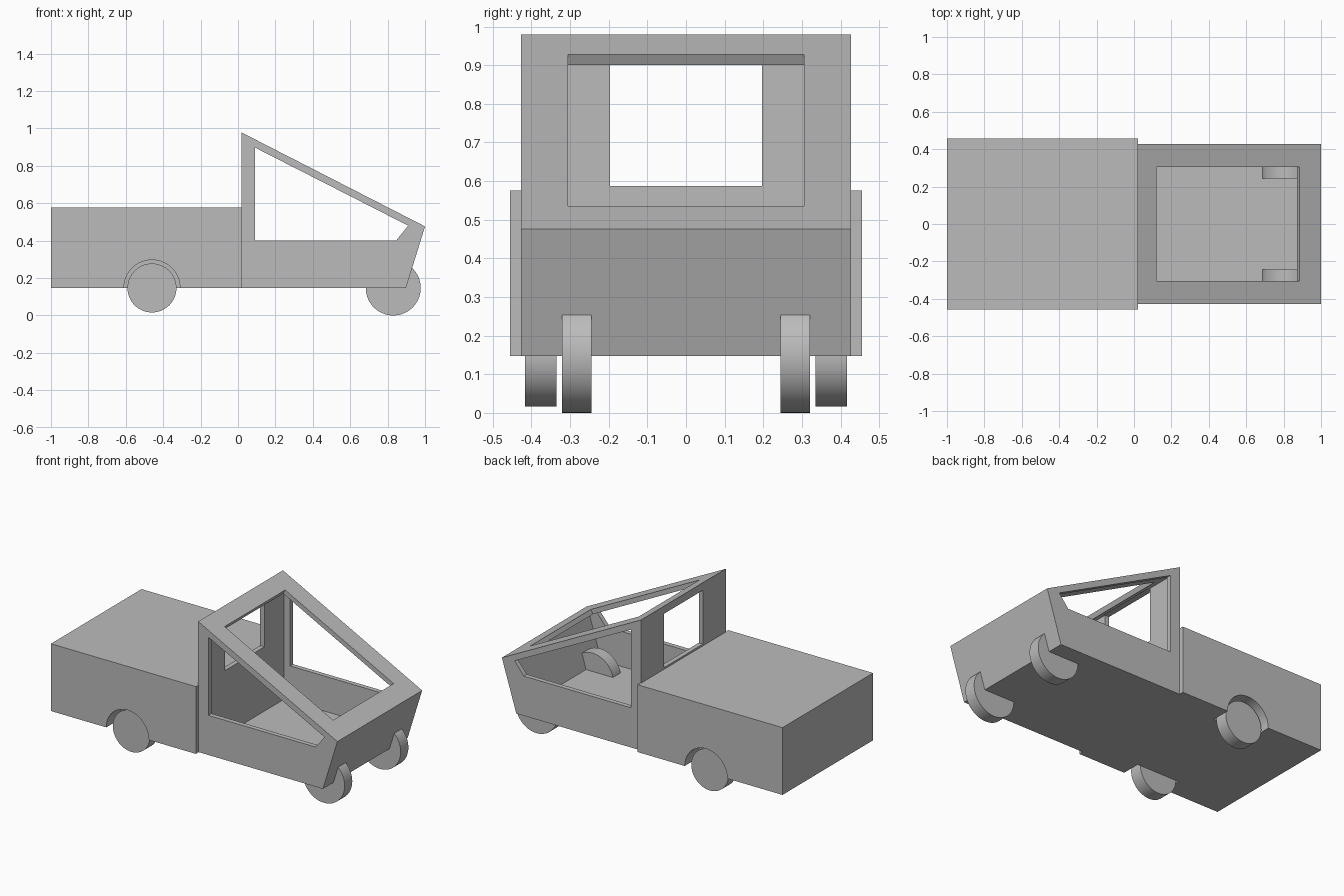
import bpy, bmesh, math
from mathutils import Vector

cube = bpy.data.objects.get("Cube")
if cube:
    bpy.data.objects.remove(cube, do_unlink=True)

# One flat colour for the whole model
grey = bpy.data.materials.new("plain grey")
grey.use_nodes = True
grey.diffuse_color = (0.5, 0.5, 0.5, 1)
grey.node_tree.nodes["Principled BSDF"].inputs["Base Color"].default_value = (0.5, 0.5, 0.5, 1)


def prism(name, profile, y0, y1):
    """Extrude an x-z profile from y0 to y1."""
    bm = bmesh.new()
    face = bm.faces.new([bm.verts.new((x, y0, z)) for x, z in profile])
    ext = bmesh.ops.extrude_face_region(bm, geom=[face])
    verts = [v for v in ext["geom"] if isinstance(v, bmesh.types.BMVert)]
    bmesh.ops.translate(bm, verts=verts, vec=(0, y1 - y0, 0))
    bmesh.ops.recalc_face_normals(bm, faces=bm.faces)
    mesh = bpy.data.meshes.new(name)
    bm.to_mesh(mesh)
    bm.free()
    mesh.materials.append(grey)
    obj = bpy.data.objects.new(name, mesh)
    bpy.context.collection.objects.link(obj)
    return obj


def rect(x0, x1, z0, z1):
    return [(x0, z0), (x1, z0), (x1, z1), (x0, z1)]


def circle(x, z, r, n=64):
    return [(x + r * math.cos(i * math.tau / n), z + r * math.sin(i * math.tau / n))
            for i in range(n)]


def activate(obj):
    bpy.ops.object.select_all(action="DESELECT")
    obj.select_set(True)
    bpy.context.view_layer.objects.active = obj


def cut(obj, cutter):
    """Subtract the cutter and remove it."""
    cutter.hide_render = True
    mod = obj.modifiers.new("cut", "BOOLEAN")
    mod.operation = "DIFFERENCE"
    mod.solver = "EXACT"
    mod.object = cutter
    activate(obj)
    bpy.ops.object.modifier_apply(modifier=mod.name)
    bpy.data.objects.remove(cutter, do_unlink=True)


FLOOR = 0.147
WALL = 0.03
CAB_Y = 0.427
BOX_Y = 0.456
CARGO_AXLE = (-0.46, 0.147)
CAB_AXLE = (0.83, 0.147)

# Cab shell: wedge with a hollow interior
cab = prism("cab_shell", [(0.018, FLOOR), (0.898, FLOOR), (1.0, 0.476), (0.018, 0.979)],
            -CAB_Y, CAB_Y)
cut(cab, prism("cavity", [(0.048, 0.177), (0.876, 0.177), (0.963, 0.461), (0.048, 0.93)],
               -CAB_Y + WALL, CAB_Y - WALL))

# Side windows, through both walls
cut(cab, prism("side_window", [(0.09, 0.4), (0.845, 0.4), (0.91, 0.48), (0.09, 0.898)],
               -0.6, 0.6))

# Windshield opening, square to the sloped panel
top, bottom = Vector((0.118, 0.925)), Vector((0.884, 0.535))
slope = (bottom - top).normalized()
normal = Vector((-slope.y, slope.x)) * 0.05
cut(cab, prism("windshield_opening",
               [top - normal, bottom - normal, bottom + normal, top + normal],
               -0.305, 0.305))

# Rear window
cut(cab, prism("rear_window", rect(-0.1, 0.06, 0.587, 0.93), -0.197, 0.197))

# Cargo box with wheel arches
box = prism("cargo_box", rect(-1.0, 0.022, FLOOR, 0.576), -BOX_Y, BOX_Y)
for side in (-1, 1):
    cut(box, prism("arch", circle(*CARGO_AXLE, 0.15), side * 0.335, side * 0.6))

# Wheels
for side, label in ((-1, "front_side"), (1, "back_side")):
    wheels = (
        prism("cargo_wheel_" + label, circle(*CARGO_AXLE, 0.131), side * 0.335, side * 0.417),
        prism("cab_wheel_" + label, circle(*CAB_AXLE, 0.147), side * 0.244, side * 0.321),
    )
    for wheel in wheels:
        activate(wheel)
        bpy.ops.object.shade_smooth_by_angle(angle=math.radians(30))
